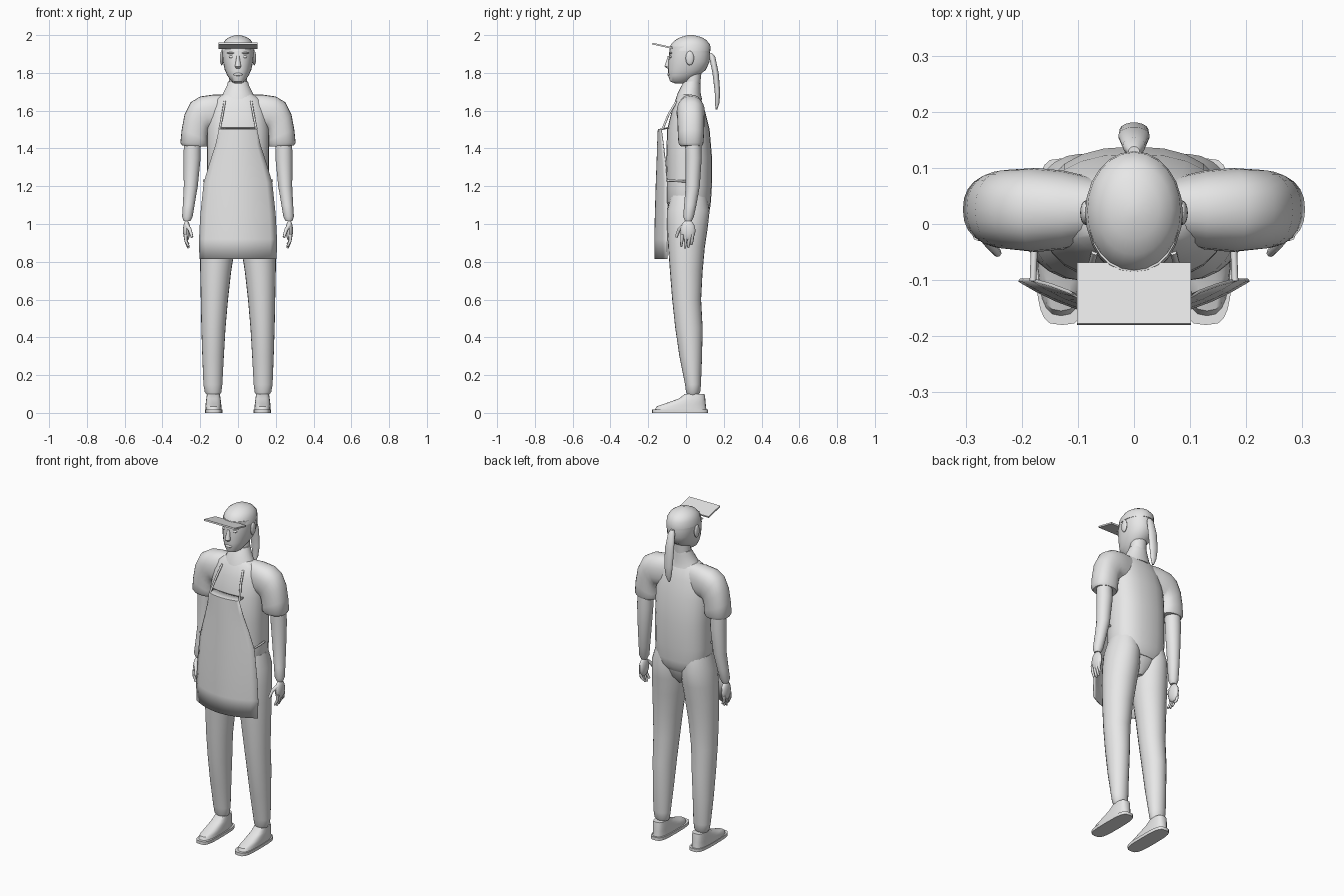
import bpy, bmesh, math
from mathutils import Vector

cube = bpy.data.objects.get("Cube")
if cube:
    bpy.data.objects.remove(cube)

grey = bpy.data.materials.new("plain grey")
grey.use_nodes = True
colour = (0.8, 0.8, 0.8, 1)
grey.diffuse_color = colour
grey.node_tree.nodes["Principled BSDF"].inputs["Base Color"].default_value = colour


def finish(obj, mirror=False, angle=40):
    """Give the part its material, smooth shading and optional mirror."""
    if not obj.data.materials:
        obj.data.materials.append(grey)
    if mirror:
        obj.modifiers.new("Mirror", "MIRROR").use_mirror_merge = False
    if obj.type == "MESH":
        bpy.ops.object.select_all(action="DESELECT")
        obj.select_set(True)
        bpy.context.view_layer.objects.active = obj
        bpy.ops.object.shade_smooth_by_angle(angle=math.radians(angle))
    return obj


def mesh_object(name, bm):
    bmesh.ops.recalc_face_normals(bm, faces=bm.faces)
    mesh = bpy.data.meshes.new(name)
    bm.to_mesh(mesh)
    bm.free()
    obj = bpy.data.objects.new(name, mesh)
    bpy.context.collection.objects.link(obj)
    return obj


def spow(value, power):
    return math.copysign(abs(value) ** (2 / power), value)


def loft(name, rings, mirror=False, power=2.0, sides=24):
    """Skin rounded rings, each (outer x, outer z, inner x, inner z, front y, back y)."""
    bm = bmesh.new()
    loops = []
    for ax, az, bx, bz, front, back in rings:
        loop = []
        for i in range(sides):
            t = math.tau * i / sides
            u, v = spow(math.cos(t), power), spow(math.sin(t), power)
            loop.append(bm.verts.new(((ax + bx + u * (ax - bx)) / 2,
                                      (front + back + v * (back - front)) / 2,
                                      (az + bz + u * (az - bz)) / 2)))
        loops.append(loop)
    for low, high in zip(loops, loops[1:]):
        for i in range(sides):
            j = (i + 1) % sides
            bm.faces.new((low[i], low[j], high[j], high[i]))
    bm.faces.new(loops[0])
    bm.faces.new(loops[-1])
    return finish(mesh_object(name, bm), mirror)


def stack(name, rows, x=None, mirror=False, power=2.0):
    """Loft level rings: (z, centre x, half width, front y, back y); x omits the centre."""
    if x is not None:
        rows = [(row[0], x, *row[1:]) for row in rows]
    return loft(name, [(c + w, z, c - w, z, f, b) for z, c, w, f, b in rows], mirror, power)


def ball(name, centre, radii, mirror=False):
    bm = bmesh.new()
    bmesh.ops.create_uvsphere(bm, u_segments=16, v_segments=10, radius=1)
    bmesh.ops.scale(bm, vec=radii, verts=bm.verts)
    bmesh.ops.translate(bm, vec=centre, verts=bm.verts)
    return finish(mesh_object(name, bm), mirror)


def tube(name, points, radius, tip=1.0):
    curve = bpy.data.curves.new(name, "CURVE")
    curve.dimensions = "3D"
    curve.bevel_depth, curve.bevel_resolution = radius, 2
    curve.use_fill_caps = True
    spline = curve.splines.new("POLY")
    spline.points.add(len(points) - 1)
    for i, (point, co) in enumerate(zip(spline.points, points)):
        point.co = (*co, 1)
        point.radius = 1 + (tip - 1) * i / (len(points) - 1)
    spline.use_smooth = True
    obj = bpy.data.objects.new(name, curve)
    bpy.context.collection.objects.link(obj)
    return finish(obj, True)


# Shoes
stack("shoe_soles", [(0, .047, -.18, .117), (.018, .047, -.18, .117)], .128, True, 3.5)
stack("shoe_uppers", [(.015, .043, -.165, .108), (.035, .042, -.155, .106),
                      (.05, .041, -.11, .104), (.075, .038, -.04, .102),
                      (.1, .034, -.005, .098)], .13, True, 2.8)

# Trousers
stack("trouser_legs", [(.09, .13, .03, .01, .062), (.11, .132, .044, 0, .075),
                       (.15, .133, .05, -.005, .079), (.3, .132, .057, -.035, .085),
                       (.45, .13, .064, -.057, .088), (.6, .125, .072, -.073, .08),
                       (.75, .118, .082, -.085, .088), (.88, .108, .093, -.095, .1),
                       (.98, .1, .098, -.1, .115), (1.07, .096, .092, -.1, .125),
                       (1.15, .09, .075, -.08, .11)], mirror=True)
stack("trouser_seat", [(.96, .03, -.04, .06), (1, .1, -.08, .09),
                       (1.07, .15, -.09, .115), (1.15, .155, -.09, .12)], 0)

# Shirt
stack("shirt_body", [(1.05, .12, -.07, .11), (1.08, .15, -.09, .127),
                     (1.12, .163, -.1, .132), (1.2, .165, -.104, .137),
                     (1.35, .165, -.105, .138), (1.5, .165, -.1, .125),
                     (1.6, .15, -.075, .1), (1.66, .12, -.055, .08),
                     (1.69, .075, -.035, .062)], 0, power=2.4)
loft("shirt_sleeves", [(.06, 1.685, .06, 1.5, -.03, .08), (.13, 1.685, .12, 1.5, -.045, .095),
                       (.2, 1.675, .15, 1.5, -.05, .1), (.25, 1.645, .155, 1.49, -.047, .098),
                       (.283, 1.58, .158, 1.47, -.045, .097), (.298, 1.5, .16, 1.44, -.043, .095),
                       (.305, 1.43, .158, 1.425, -.04, .092), (.295, 1.415, .165, 1.41, -.03, .085)],
     True, 2.3)
stack("shirt_collar", [(1.66, .098, -.055, .085), (1.69, .08, -.045, .078),
                       (1.73, .06, -.025, .077), (1.755, .052, -.01, .074)], 0)

# Arms and hands
stack("forearms", [(1.46, .242, .044, -.005, .08), (1.35, .243, .045, -.003, .083),
                   (1.2, .25, .037, -.002, .073), (1.1, .261, .031, -.01, .055),
                   (1.04, .268, .028, -.015, .042), (1.015, .27, .018, -.005, .03)], mirror=True)
ball("palms", (.272, .01, .965), (.019, .04, .056), True)
for name, y, drop in (("index", -.02, .01), ("middle", 0, 0), ("ring", .018, .004), ("little", .034, .02)):
    tube(name + "_fingers", [(.278, y, .945), (.276, y - .002, .91), (.262, y - .006, .872 + drop)],
         .01, .6)
tube("thumbs", [(.27, -.015, .99), (.255, -.037, .97), (.243, -.052, .93)], .012, .6)

# Neck and head
stack("neck", [(1.66, .055, -.02, .075), (1.74, .047, -.005, .075), (1.83, .045, -.01, .085)], 0)
stack("head", [(1.745, .018, -.06, -.01), (1.755, .036, -.085, .02), (1.785, .056, -.094, .065),
               (1.815, .07, -.095, .105), (1.86, .08, -.094, .125), (1.9, .084, -.09, .127),
               (1.94, .082, -.085, .125)], 0, power=2.2)
stack("nose", [(1.89, .007, -.096, -.08), (1.835, .016, -.114, -.08), (1.823, .01, -.1, -.08)], 0)
ball("lips", (0, -.088, 1.792), (.024, .011, .009))
ball("eyes", (.035, -.08, 1.885), (.014, .007, .007), True)
ball("eyebrows", (.037, -.081, 1.905), (.022, .008, .005), True)
ball("ears", (.086, .02, 1.878), (.01, .022, .038), True)
stack("ponytail", [(1.905, .01, .12, .138), (1.885, .02, .122, .155), (1.8, .028, .14, .173),
                   (1.7, .026, .152, .181), (1.64, .018, .154, .177), (1.605, .006, .156, .165)], 0)

# Cap with its flat brim
stack("cap_crown", [(1.915, .087, -.089, .13), (1.95, .083, -.08, .128), (1.975, .067, -.055, .106),
                    (1.99, .045, -.026, .08), (2, .012, .01, .04)], 0)
bpy.ops.mesh.primitive_cube_add(size=1, location=(0, -.124, 1.943), rotation=(-.22, 0, 0))
brim = bpy.context.object
brim.name = "cap_brim"
brim.scale = (.204, .112, .009)
finish(brim)

# Apron: a sheet bowed around the front, folded back at the top
bm = bmesh.new()
steps = 12
previous = None
for z, half, middle, edge in ((.815, .203, -.165, -.1), (.92, .205, -.165, -.1),
                              (1.05, .198, -.162, -.1), (1.22, .18, -.157, -.1),
                              (1.32, .15, -.153, -.108), (1.42, .118, -.15, -.12),
                              (1.5, .1, -.147, -.13), (1.508, .1, -.1, -.09)):
    row = []
    for i in range(steps + 1):
        s = 2 * i / steps - 1
        row.append(bm.verts.new((half * s, middle + (edge - middle) * s * s, z)))
    if previous:
        for i in range(steps):
            bm.faces.new((previous[i], previous[i + 1], row[i + 1], row[i]))
    previous = row
apron = mesh_object("apron", bm)
solid = apron.modifiers.new("Solidify", "SOLIDIFY")
solid.thickness, solid.offset = .006, 0
finish(apron)
tube("apron_straps", [(.098, -.125, 1.5), (.082, -.092, 1.58), (.07, -.05, 1.65)], .006)
tube("apron_ties", [(.18, -.102, 1.23), (.178, -.05, 1.228), (.172, .005, 1.226)], .006)
